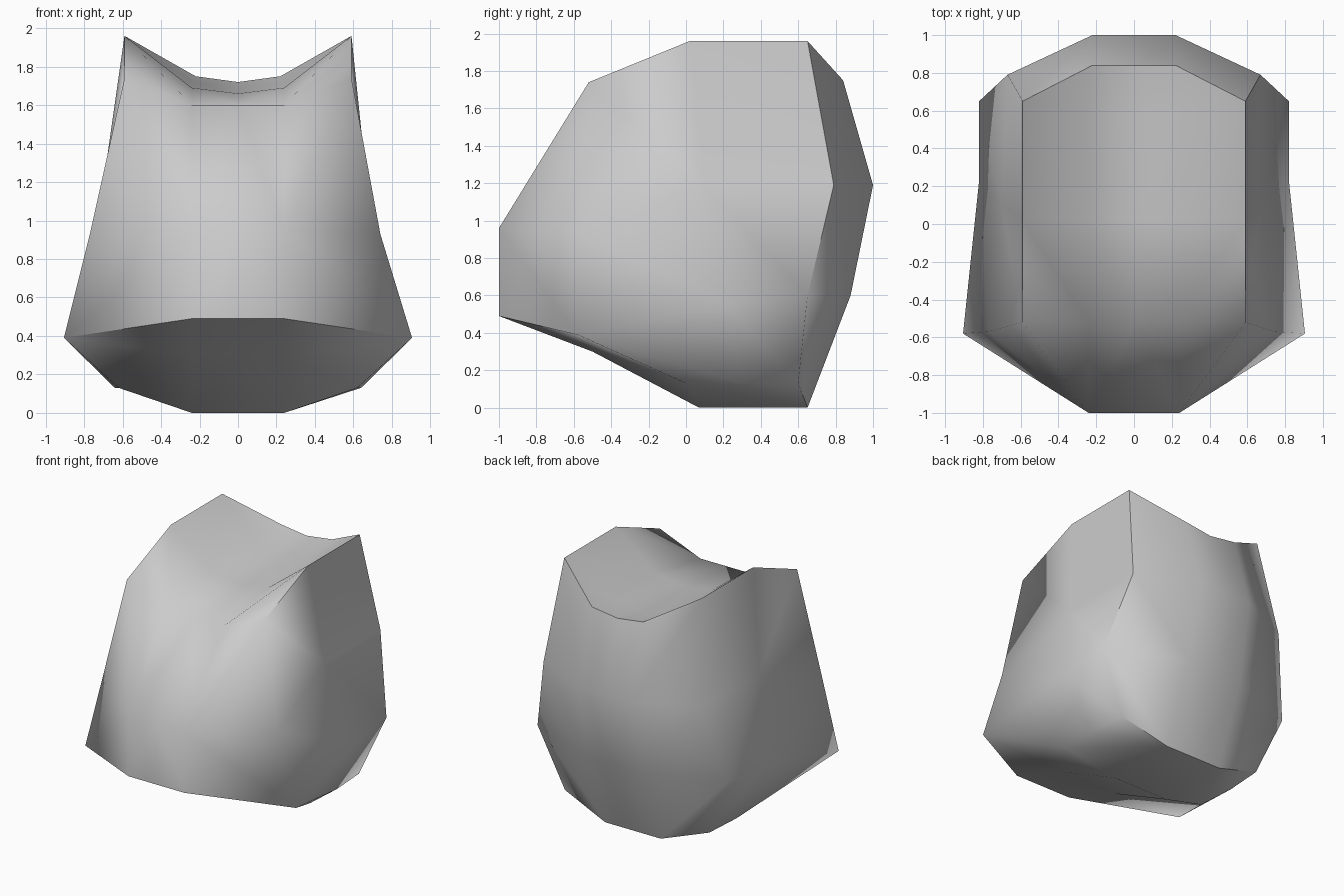
import bpy, bmesh, math

if "Cube" in bpy.data.objects:
    bpy.data.objects.remove(bpy.data.objects["Cube"])

# Half rings from top rim to foot, each running front centre -> side -> back centre
rings = [
    [(0, -.52, 1.60), (.24, -.52, 1.60), (.59, -.52, 1.74), (.59, .02, 1.96),
     (.59, .65, 1.96), (.22, .84, 1.75), (0, .84, 1.72)],
    [(0, -1, .96), (.24, -1, .96), (.77, -.57, .93), (.70, .10, 1.19),
     (.67, .79, 1.19), (.22, 1, 1.19), (0, 1, 1.19)],
    [(0, -1, .49), (.24, -1, .49), (.905, -.58, .39), (.82, .23, .55),
     (.82, .65, .60), (.24, .88, .60), (0, .88, .60)],
    [(0, .07, 0), (.24, .07, 0), (.62, 0, .13), (.64, .30, .13),
     (.62, .60, .13), (.24, .65, 0), (0, .65, 0)],
]
# Low middle of the saddle-shaped top, and the slight lift under the front
saddle = [(0, .02, 1.66), (.24, .02, 1.69), (0, .60, 1.69), (.24, .60, 1.72)]
chin = [(0, -.5, .30), (.24, -.5, .30)]

bm = bmesh.new()
R = [[bm.verts.new(p) for p in ring] for ring in rings]
a0, a1, b0, b1 = [bm.verts.new(p) for p in saddle]
c0, c1 = [bm.verts.new(p) for p in chin]
T, L, F = R[0], R[2], R[3]

# Walls; the upper front corner is split along its diagonal
for r in range(3):
    for c in range(6):
        quad = [R[r][c], R[r][c + 1], R[r + 1][c + 1], R[r + 1][c]]
        if (r, c) == (0, 1):
            bm.faces.new([quad[0], quad[1], quad[3]])
            bm.faces.new(quad[1:])
        elif r < 2 or c > 1:
            bm.faces.new(quad)

# Saddle top, front underside and flat foot
for f in ([T[0], T[1], a1, a0], [T[1], T[2], T[3], a1], [a0, a1, b1, b0],
          [a1, T[3], T[4], b1], [b0, b1, T[5], T[6]], [b1, T[4], T[5]],
          [L[0], L[1], c1, c0], [L[1], L[2], c1], [c0, c1, F[1], F[0]],
          [c1, L[2], F[2]], [c1, F[2], F[1]],
          [F[0], F[1], F[5], F[6]], [F[1], F[2], F[3], F[4], F[5]]):
    bm.faces.new(f)

# Mirror to the other side and weld the seam
half = bm.verts[:] + bm.edges[:] + bm.faces[:]
bmesh.ops.mirror(bm, geom=half, axis='X', merge_dist=.001)
bmesh.ops.remove_doubles(bm, verts=bm.verts[:], dist=.001)
bmesh.ops.recalc_face_normals(bm, faces=bm.faces[:])

# The right flank is slightly more hollow than the left
for v in bm.verts:
    if v.co.x > .68 and v.co.z > .9:
        v.co.x -= .03

mesh = bpy.data.meshes.new("saddle_topped_block")
bm.to_mesh(mesh)
bm.free()
block = bpy.data.objects.new("saddle_topped_block", mesh)
bpy.context.collection.objects.link(block)

# Smooth body with a crisp rim
bpy.context.view_layer.objects.active = block
block.select_set(True)
bpy.ops.object.shade_smooth_by_angle(angle=math.radians(66))
